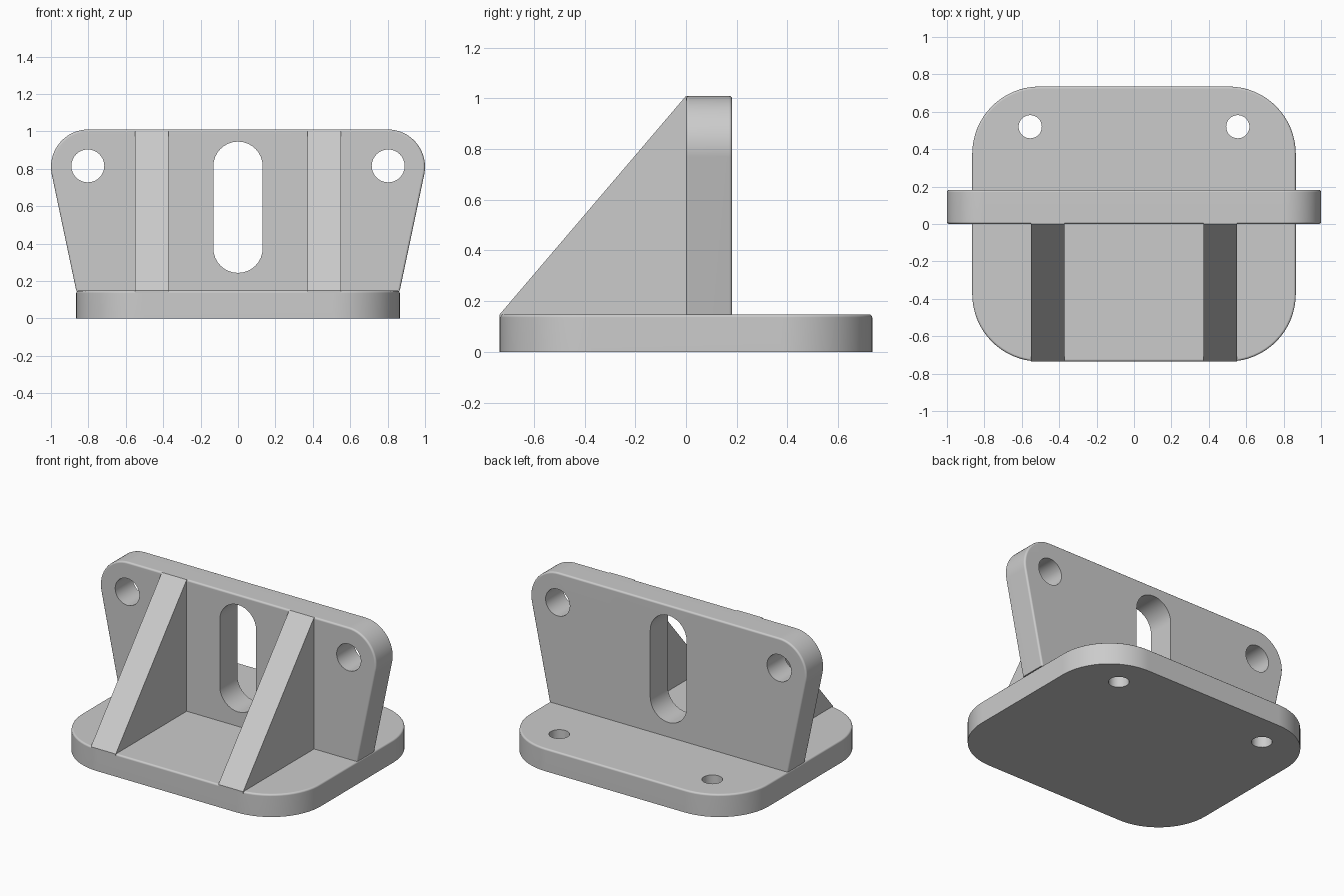
import bpy, bmesh, math
from mathutils import Vector

if "Cube" in bpy.data.objects:
    bpy.data.objects.remove(bpy.data.objects["Cube"])

grey = bpy.data.materials.new("light_grey")
grey.diffuse_color = (0.6, 0.6, 0.6, 1)
grey.use_nodes = True
grey.node_tree.nodes["Principled BSDF"].inputs["Base Color"].default_value = grey.diffuse_color

BASE_TOP, TOP, BACK, EDGE = 0.148, 1.01, 0.182, 0.012


def arc(cx, cy, r, a0, a1, n=16):
    """Points on an arc, angles in degrees."""
    angles = [math.radians(a0 + (a1 - a0) * i / n) for i in range(n + 1)]
    return [(cx + r * math.cos(a), cy + r * math.sin(a)) for a in angles]


def prism(name, outline, place, start, end, bevel_rule=None):
    """Extrude an outline from start to end; round the edges chosen by bevel_rule."""
    bm = bmesh.new()
    low = [bm.verts.new(place(u, v, start)) for u, v in outline]
    high = [bm.verts.new(place(u, v, end)) for u, v in outline]
    bm.faces.new(low)
    bm.faces.new(high)
    n = len(outline)
    for i in range(n):
        j = (i + 1) % n
        bm.faces.new((low[i], low[j], high[j], high[i]))
    bmesh.ops.recalc_face_normals(bm, faces=bm.faces)
    if bevel_rule:
        caps = [e for e in bm.edges
                if any(len(f.verts) > 4 for f in e.link_faces)
                and bevel_rule((e.verts[0].co + e.verts[1].co) / 2)]
        bmesh.ops.bevel(bm, geom=caps, offset=EDGE, segments=3, profile=0.5,
                        affect='EDGES', clamp_overlap=True)
    mesh = bpy.data.meshes.new(name)
    bm.to_mesh(mesh)
    bm.free()
    mesh.materials.append(grey)
    obj = bpy.data.objects.new(name, mesh)
    bpy.context.collection.objects.link(obj)
    return obj


def activate(obj):
    bpy.ops.object.select_all(action='DESELECT')
    obj.select_set(True)
    bpy.context.view_layer.objects.active = obj


def cut(obj, cutter):
    """Subtract the cutter and remove it."""
    mod = obj.modifiers.new("hole", 'BOOLEAN')
    mod.operation, mod.solver, mod.object = 'DIFFERENCE', 'EXACT', cutter
    activate(obj)
    bpy.ops.object.modifier_apply(modifier=mod.name)
    bpy.data.objects.remove(cutter)


def smooth(obj):
    activate(obj)
    bpy.ops.object.shade_smooth_by_angle(angle=math.radians(35))
    mod = obj.modifiers.new("flat_normals", 'WEIGHTED_NORMAL')
    mod.keep_sharp = True


def flat(u, v, w):      # outline in x-y, depth in z
    return Vector((u, v, w))


def upright(u, v, w):   # outline in x-z, depth in y
    return Vector((u, w, v))


def sideways(u, v, w):  # outline in y-z, depth in x
    return Vector((w, u, v))


# Base slab with large rounded corners and a softened top edge
bx, by, br = 0.865, 0.735, 0.36
corners = [(1, 1, 0), (-1, 1, 90), (-1, -1, 180), (1, -1, 270)]
outline = []
for sx, sy, a in corners:
    outline += arc(sx * (bx - br), sy * (by - br), br, a, a + 90)
base = prism("base_slab", outline, flat, 0, BASE_TOP, lambda c: c.z > 0.1)
for s in (-1, 1):
    cut(base, prism("bolt_hole_cutter", arc(s * 0.555, 0.52, 0.062, 0, 348.75, 31),
                    flat, -0.1, 0.3))
smooth(base)

# Upright plate: flared sides running tangent into rounded top corners
cx, cz, cr = 0.8, TOP - 0.2, 0.2
dx, dz = bx - cx, BASE_TOP - cz
tangent = math.degrees(math.atan2(dz, dx) + math.acos(cr / math.hypot(dx, dz)))
right = [(bx, BASE_TOP)] + arc(cx, cz, cr, tangent, 90)
outline = right + [(-x, z) for x, z in reversed(right)]
plate = prism("upright_plate", outline, upright, 0, BACK,
              lambda c: c.z > BASE_TOP + 0.001)
for s in (-1, 1):
    cut(plate, prism("side_hole_cutter", arc(s * 0.803, 0.815, 0.088, 0, 348.75, 31),
                     upright, -0.2, 0.4))
slot = arc(0, 0.813, 0.132, 0, 180) + arc(0, 0.375, 0.132, 180, 360)
cut(plate, prism("slot_cutter", slot, upright, -0.2, 0.4))
smooth(plate)

# Triangular ribs bracing the plate from the front
profile = [(-by, BASE_TOP - EDGE), (-by, BASE_TOP), (0, TOP), (EDGE, TOP),
           (EDGE, BASE_TOP - EDGE)]
for side, s in (("left", -1), ("right", 1)):
    prism(side + "_rib", profile, sideways, s * 0.372, s * 0.552)
